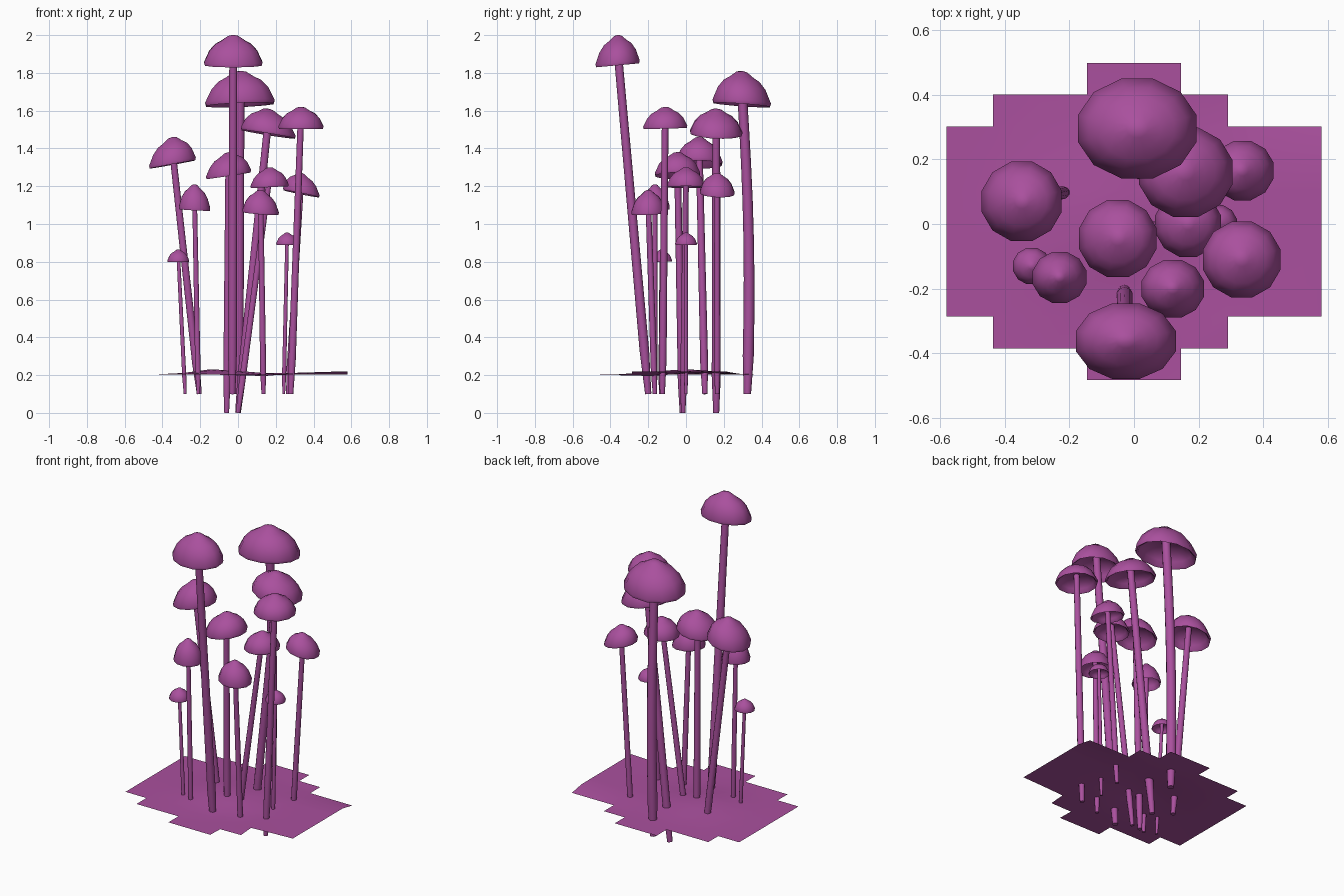
import bpy, bmesh, math
from mathutils import Vector

if "Cube" in bpy.data.objects:
    bpy.data.objects.remove(bpy.data.objects["Cube"])

mat = bpy.data.materials.new("purple")
mat.diffuse_color = (0.40, 0.08, 0.34, 1)
mat.use_nodes = True
mat.node_tree.nodes["Principled BSDF"].inputs["Base Color"].default_value = mat.diffuse_color


def finish(name, bm):
    me = bpy.data.meshes.new(name)
    bm.to_mesh(me)
    bm.free()
    ob = bpy.data.objects.new(name, me)
    bpy.context.collection.objects.link(ob)
    me.materials.append(mat)
    bpy.ops.object.select_all(action='DESELECT')
    ob.select_set(True)
    bpy.context.view_layer.objects.active = ob
    bpy.ops.object.shade_smooth_by_angle(angle=math.radians(50))


def loft(name, rings):
    # Joins successive rings of points and closes both ends
    bm = bmesh.new()
    vs = [[bm.verts.new(p) for p in r] for r in rings]
    n = len(vs[0])
    for a, b in zip(vs, vs[1:]):
        for i in range(n):
            j = (i + 1) % n
            bm.faces.new((a[i], a[j], b[j], b[i]))
    bm.faces.new(vs[0])
    bm.faces.new(vs[-1])
    bmesh.ops.recalc_face_normals(bm, faces=bm.faces[:])
    finish(name, bm)


def circle(n):
    return [(math.cos(t), math.sin(t)) for t in (2 * math.pi * (i + 0.5) / n for i in range(n))]


# Cap profile: bell with a nipple, flared rim and lip, hollow underside
PROFILE = [(0.05, 1.0), (0.18, 0.97), (0.40, 0.82), (0.62, 0.70), (0.82, 0.48),
           (1.0, 0.10), (0.97, 0.0), (0.90, 0.04), (0.82, 0.20), (0.55, 0.40), (0.12, 0.46)]


def cap(name, x, y, r, z0, z1, tilt):
    squash = 1 - 1.85 * y * y      # the front and back caps are narrower in depth
    rings = []
    for f, h in PROFILE:
        ring = []
        for c, s in circle(12):
            dx, dy = r * f * c, r * squash * f * s
            ring.append((x + dx, y + dy, z0 + (z1 - z0) * h + tilt * dx - 0.25 * y * dy))
        rings.append(ring)
    loft(name, rings)


def stalk(name, base, top, rad, bow):
    # Leaning stem, pinched at the foot and slightly thinner towards the cap
    n = 8
    axis = (top - base).normalized()
    u = axis.cross(Vector((0, 1, 0))).normalized()
    v = axis.cross(u)
    rings = []
    for k in range(n + 1):
        t = k / n
        p = base.lerp(top, t) + Vector((0, bow * math.sin(math.pi * t), 0))
        r = rad * (0.7 if k == 0 else 1.08 - 0.16 * t)
        rings.append([p + r * (c * u + s * v) for c, s in circle(10)])
    loft(name, rings)


# Cap x, y, radius, rim z, top z, sideways tilt; stalk foot x, y
MUSHROOMS = [
    (-0.025, -0.362, 0.16, 1.84, 2.0, 0, -0.03, -0.2),
    (0.01, 0.295, 0.19, 1.63, 1.81, 0.04, 0, 0.325),
    (0.16, 0.16, 0.15, 1.475, 1.61, -0.16, 0, 0.16),
    (0.335, 0.165, 0.10, 1.16, 1.27, -0.2, 0.265, 0.165),
    (0.333, -0.11, 0.124, 1.505, 1.62, 0, 0.28, -0.125),
    (-0.347, 0.07, 0.128, 1.315, 1.46, 0.18, -0.205, 0.1),
    (-0.05, -0.045, 0.124, 1.255, 1.38, 0.15, -0.06, -0.02),
    (0.167, 0, 0.105, 1.195, 1.3, 0.05, 0, -0.015),
    (0.12, -0.2, 0.1, 1.055, 1.18, -0.08, 0.135, -0.165),
    (-0.23, -0.165, 0.086, 1.075, 1.21, -0.05, -0.21, -0.165),
    (-0.316, -0.13, 0.06, 0.8, 0.865, 0, -0.28, -0.135),
    (0.26, 0, 0.06, 0.89, 0.955, 0, 0.242, 0),
]
for i, (x, y, r, z0, z1, tilt, bx, by) in enumerate(MUSHROOMS, 1):
    cap(f"mushroom_cap_{i}", x, y, r, z0, z1, tilt)
    depth = 0.0 if math.hypot(bx, by) < 0.17 else 0.1   # inner feet are buried deeper
    stalk(f"mushroom_stalk_{i}", Vector((bx, by, depth)),
          Vector((x, y, (z0 + z1) / 2)), 0.003 + 0.13 * r, 0.022 if by > 0.3 else 0)

# Thin uneven patch of ground made of grid cells with a stepped outline
bm = bmesh.new()
DX, DY = 0.145, 0.098
verts = {}


def ground_vert(i, j):
    if (i, j) not in verts:
        x, y = i * DX, j * DY + 0.008
        z = 0.203 + 0.03 * max(0, x) * (abs(y) < 0.3)
        z += 0.03 * math.exp(-((x + 0.1) / 0.17) ** 2 - (y / 0.2) ** 2)
        z -= 0.015 * math.exp(-((x - 0.1) / 0.15) ** 2 - ((y + 0.2) / 0.15) ** 2)
        verts[i, j] = bm.verts.new((x, y, z))
    return verts[i, j]


for j in range(-5, 5):
    row = min(j + 5, 4 - j, 2)
    lo, hi = ((-1, 1), (-3, 2), (-4, 4))[row]
    for i in range(lo, hi):
        bm.faces.new([ground_vert(i + a, j + b) for a, b in ((0, 0), (1, 0), (1, 1), (0, 1))])
finish("ground_patch", bm)
